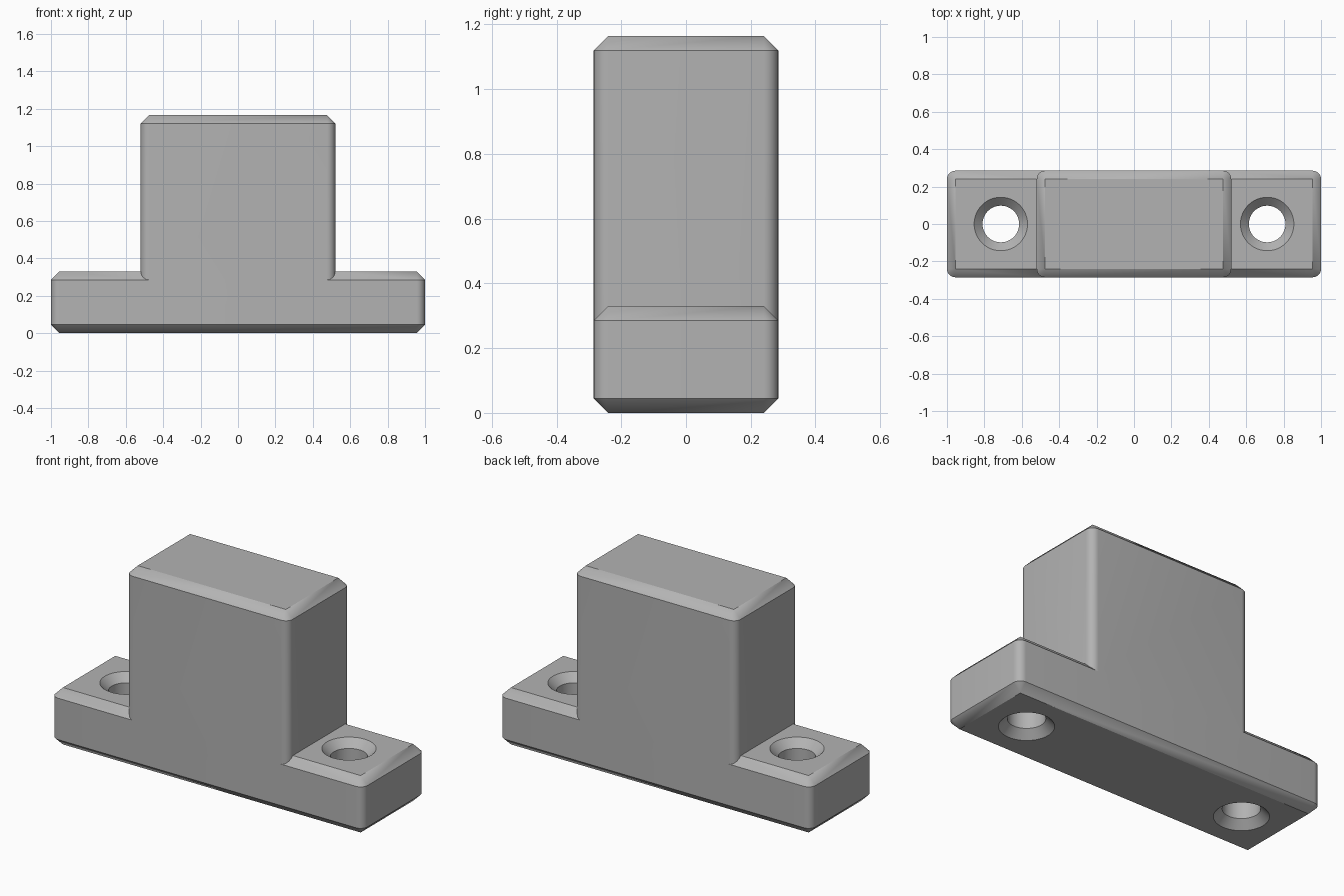
import bpy, bmesh, math

cube = bpy.data.objects.get("Cube")
if cube:
    bpy.data.objects.remove(cube, do_unlink=True)

DEPTH = 0.285      # half depth shared by foot and block
EDGE = 0.045       # chamfer size and corner radius
SHOULDER = 0.33    # top of the foot
HEIGHT = 1.165     # top of the block

grey = bpy.data.materials.new("light grey")
grey.use_nodes = True
grey.diffuse_color = (0.45, 0.45, 0.45, 1)
grey.node_tree.nodes["Principled BSDF"].inputs["Base Color"].default_value = grey.diffuse_color


def outline(hx, hy, r, steps=8):
    """Rectangle with rounded corners, counter-clockwise."""
    pts = []
    for q, (sx, sy) in enumerate([(1, 1), (-1, 1), (-1, -1), (1, -1)]):
        for i in range(steps + 1):
            a = math.pi / 2 * (q + i / steps)
            pts.append((sx * (hx - EDGE) + r * math.cos(a),
                        sy * (hy - EDGE) + r * math.sin(a)))
    return pts


def circle(x, r, steps=48):
    return [(x + r * math.cos(math.tau * i / steps), r * math.sin(math.tau * i / steps))
            for i in range(steps)]


def loft(name, sections):
    """Closed solid through a stack of (z, points) sections."""
    bm = bmesh.new()
    rings = [[bm.verts.new((x, y, z)) for x, y in pts] for z, pts in sections]
    for low, high in zip(rings, rings[1:]):
        for i in range(len(low)):
            j = (i + 1) % len(low)
            bm.faces.new((low[i], low[j], high[j], high[i]))
    bm.faces.new(rings[0][::-1])
    bm.faces.new(rings[-1])
    bmesh.ops.remove_doubles(bm, verts=bm.verts, dist=1e-5)
    bmesh.ops.recalc_face_normals(bm, faces=bm.faces)
    mesh = bpy.data.meshes.new(name)
    bm.to_mesh(mesh)
    bm.free()
    mesh.materials.append(grey)
    obj = bpy.data.objects.new(name, mesh)
    bpy.context.collection.objects.link(obj)
    return obj


def combine(body, tool, operation):
    mod = body.modifiers.new(operation.title(), "BOOLEAN")
    mod.operation, mod.object, mod.solver = operation, tool, "EXACT"
    bpy.context.view_layer.objects.active = body
    bpy.ops.object.modifier_apply(modifier=mod.name)
    bpy.data.objects.remove(tool, do_unlink=True)


# Foot, chamfered along its top and bottom edges
body = loft("mounting_block", [
    (0, outline(1, DEPTH, 0)),
    (EDGE, outline(1, DEPTH, EDGE)),
    (SHOULDER - EDGE, outline(1, DEPTH, EDGE)),
    (SHOULDER, outline(1, DEPTH, 0))])

# Upright block, flush with the front and back of the foot
upright = loft("upright_block", [
    (SHOULDER - EDGE, outline(0.52, DEPTH, EDGE)),
    (HEIGHT - EDGE, outline(0.52, DEPTH, EDGE)),
    (HEIGHT, outline(0.52, DEPTH, 0))])
combine(body, upright, "UNION")

# Screw holes, countersunk at both ends
BORE, EXTRA = 0.098, 0.02
for x in (-0.712, 0.712):
    wide = BORE + EDGE + EXTRA
    hole = loft("hole_cutter", [
        (-EXTRA, circle(x, wide)), (EDGE, circle(x, BORE)),
        (SHOULDER - EDGE, circle(x, BORE)), (SHOULDER + EXTRA, circle(x, wide))])
    hole.hide_render = True
    combine(body, hole, "DIFFERENCE")

bpy.ops.object.select_all(action="DESELECT")
body.select_set(True)
bpy.context.view_layer.objects.active = body
bpy.ops.object.shade_smooth_by_angle(angle=math.radians(30))
